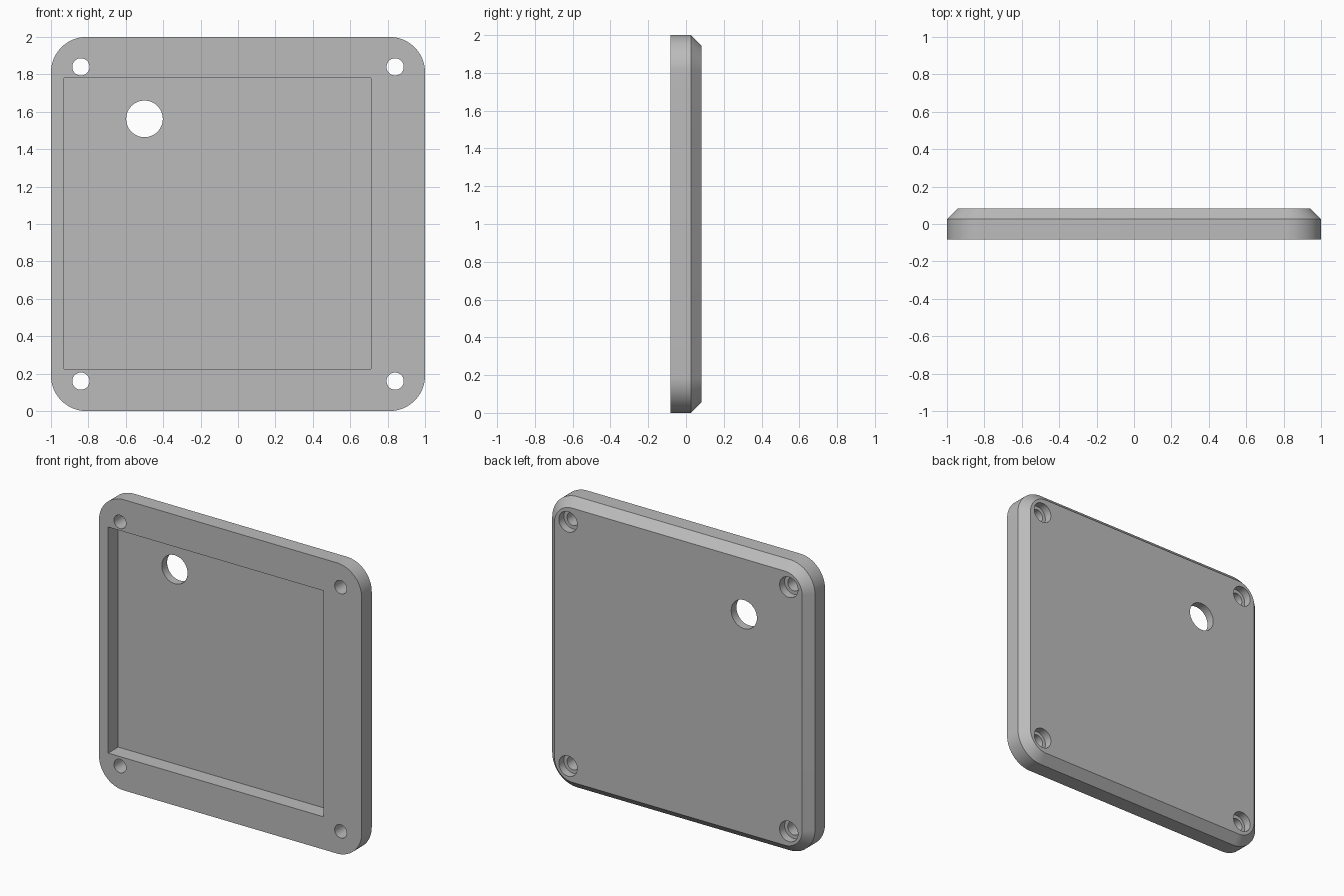
import bpy, bmesh, math
from mathutils import Matrix, Vector

cube = bpy.data.objects.get("Cube")
if cube:
    bpy.data.objects.remove(cube, do_unlink=True)

HALF_T = 0.083     # half thickness of the plate
CHAMFER = 0.057
RADIUS = 0.19
FLOOR = HALF_T - CHAMFER

grey = bpy.data.materials.new("plain grey")
grey.use_nodes = True
grey.diffuse_color = (0.5, 0.5, 0.5, 1)
grey.node_tree.nodes["Principled BSDF"].inputs["Base Color"].default_value = (0.5, 0.5, 0.5, 1)


def make_object(name, bm):
    bmesh.ops.recalc_face_normals(bm, faces=bm.faces)
    mesh = bpy.data.meshes.new(name)
    bm.to_mesh(mesh)
    bm.free()
    mesh.materials.append(grey)
    obj = bpy.data.objects.new(name, mesh)
    bpy.context.collection.objects.link(obj)
    return obj


def rounded_loop(bm, y, inset, steps=20):
    """Rounded square outline at depth y, shrunk by inset."""
    c = 1 - RADIUS
    r = RADIUS - inset
    loop = []
    for quarter, (sx, sz) in enumerate([(1, 1), (-1, 1), (-1, -1), (1, -1)]):
        for i in range(steps + 1):
            a = (quarter + i / steps) * math.pi / 2
            loop.append(bm.verts.new((sx * c + r * math.cos(a), y, 1 + sz * c + r * math.sin(a))))
    return loop


def cylinder(name, x, z, radius, y0, y1):
    bm = bmesh.new()
    place = Matrix.Translation((x, (y0 + y1) / 2, z)) @ Matrix.Rotation(math.pi / 2, 4, 'X')
    bmesh.ops.create_cone(bm, cap_ends=True, segments=48, radius1=radius, radius2=radius,
                          depth=y1 - y0, matrix=place)
    return make_object(name, bm)


def box(name, low, high):
    bm = bmesh.new()
    low, high = Vector(low), Vector(high)
    place = Matrix.Translation((low + high) / 2) @ Matrix.Diagonal((high - low).to_4d())
    place[3][3] = 1
    bmesh.ops.create_cube(bm, size=1, matrix=place)
    return make_object(name, bm)


# Plate body with rounded corners and a chamfered back edge
bm = bmesh.new()
loops = [rounded_loop(bm, -HALF_T, 0), rounded_loop(bm, FLOOR, 0), rounded_loop(bm, HALF_T, CHAMFER)]
for a, b in zip(loops, loops[1:]):
    for i in range(len(a)):
        j = (i + 1) % len(a)
        bm.faces.new((a[i], a[j], b[j], b[i]))
bm.faces.new(loops[0])
bm.faces.new(loops[-1])
plate = make_object("cover_plate", bm)

# Cutters: front pocket, large round opening, counterbored screw holes
cutters = [
    box("pocket_cutter", (-0.93, -0.3, 0.225), (0.71, FLOOR, 1.78)),
    cylinder("opening_cutter", -0.5, 1.562, 0.098, -0.3, 0.3),
]
for x in (-0.84, 0.84):
    for z in (0.16, 1.84):
        cutters.append(cylinder("screw_hole_cutter", x, z, 0.046, -0.3, 0.3))
        cutters.append(cylinder("counterbore_cutter", x, z, 0.07, HALF_T - 0.055, 0.3))

bpy.ops.object.select_all(action='DESELECT')
bpy.context.view_layer.objects.active = plate
plate.select_set(True)
for cutter in cutters:
    cutter.hide_render = True
    mod = plate.modifiers.new(cutter.name, 'BOOLEAN')
    mod.operation = 'DIFFERENCE'
    mod.solver = 'EXACT'
    mod.object = cutter
    bpy.ops.object.modifier_apply(modifier=mod.name)
    bpy.data.objects.remove(cutter, do_unlink=True)

bpy.ops.object.shade_smooth_by_angle(angle=math.radians(30))
